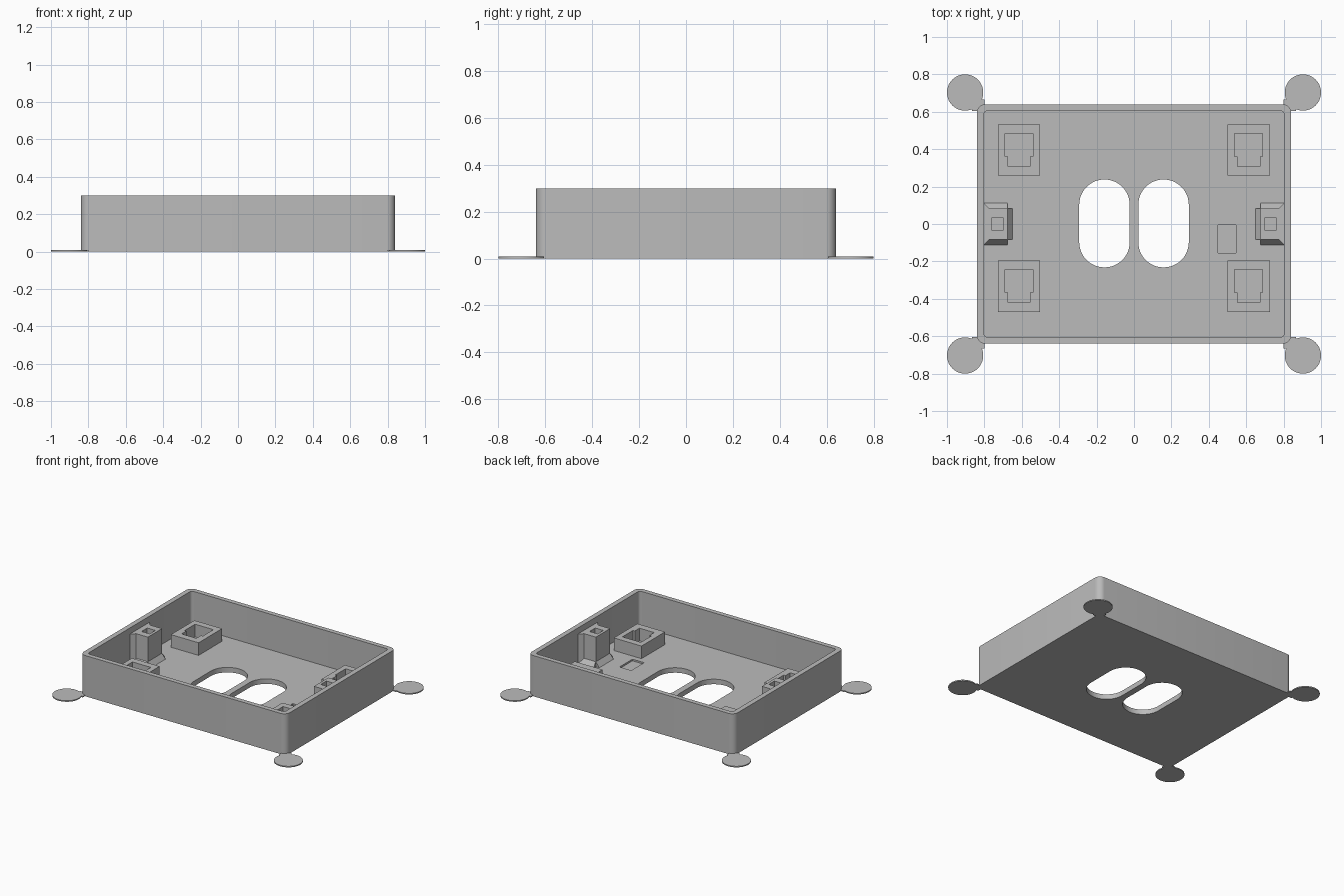
import bpy, bmesh, math
from mathutils import Vector

if "Cube" in bpy.data.objects:
    bpy.data.objects.remove(bpy.data.objects["Cube"], do_unlink=True)

FLOOR = 0.037
TOP = 0.3

grey = bpy.data.materials.new("light_grey_plastic")
grey.use_nodes = True
COLOUR = (0.5, 0.5, 0.5, 1)
grey.diffuse_color = COLOUR
grey.node_tree.nodes["Principled BSDF"].inputs["Base Color"].default_value = COLOUR


def finish(name, bm):
    bmesh.ops.recalc_face_normals(bm, faces=bm.faces)
    mesh = bpy.data.meshes.new(name)
    bm.to_mesh(mesh)
    bm.free()
    mesh.materials.append(grey)
    obj = bpy.data.objects.new(name, mesh)
    bpy.context.collection.objects.link(obj)
    return obj


def prism(name, outline, z0, z1):
    """Extrude a flat outline from z0 up to z1."""
    bm = bmesh.new()
    face = bm.faces.new([bm.verts.new((x, y, z0)) for x, y in outline])
    ext = bmesh.ops.extrude_face_region(bm, geom=[face])
    for v in ext["geom"]:
        if isinstance(v, bmesh.types.BMVert):
            v.co.z = z1
    return finish(name, bm)


def hull(name, points):
    bm = bmesh.new()
    verts = [bm.verts.new(p) for p in points]
    bmesh.ops.convex_hull(bm, input=verts)
    bmesh.ops.dissolve_limit(bm, angle_limit=0.01, verts=bm.verts, edges=bm.edges)
    return finish(name, bm)


def rounded(hx, hy, r, cx=0, cy=0, steps=8):
    """Rectangle outline with rounded corners."""
    pts = []
    for k, (sx, sy) in enumerate([(1, 1), (-1, 1), (-1, -1), (1, -1)]):
        for i in range(steps + 1):
            a = math.pi / 2 * (k + i / steps)
            p = (cx + sx * (hx - r) + r * math.cos(a), cy + sy * (hy - r) + r * math.sin(a))
            if not pts or (Vector(p) - Vector(pts[-1])).length > 1e-5:
                pts.append(p)
    if (Vector(pts[0]) - Vector(pts[-1])).length < 1e-5:
        pts.pop()
    return pts


def rect(x0, x1, y0, y1):
    return [(x0, y0), (x1, y0), (x1, y1), (x0, y1)]


def cut(obj, cutter):
    cutter.hide_render = True
    mod = obj.modifiers.new("cut", "BOOLEAN")
    mod.operation = "DIFFERENCE"
    mod.solver = "EXACT"
    mod.object = cutter
    bpy.context.view_layer.objects.active = obj
    bpy.ops.object.modifier_apply(modifier=mod.name)
    bpy.data.objects.remove(cutter, do_unlink=True)


def smooth(obj):
    bpy.ops.object.select_all(action="DESELECT")
    obj.select_set(True)
    bpy.context.view_layer.objects.active = obj
    bpy.ops.object.shade_smooth_by_angle(angle=math.radians(30))


# Open tray with two cable slots and a shallow floor pocket
tray = prism("tray", rounded(0.84, 0.64, 0.045), 0, TOP)
cut(tray, prism("cavity", rounded(0.803, 0.605, 0.02), FLOOR, TOP + 0.1))
for s in (-1, 1):
    cut(tray, prism("slot", rounded(0.135, 0.235, 0.135, s * 0.158, 0.003, 12), -0.1, 0.1))
cut(tray, prism("pocket", rect(0.45, 0.545, -0.155, -0.005), FLOOR - 0.012, 0.1))
smooth(tray)

# Thin corner discs joined to the tray by small tabs
for sx, side in ((-1, "right"), (1, "left")):
    for sy, end in ((-1, "front"), (1, "back")):
        disc = prism(f"{end}_{side}_corner_disc",
                     rounded(0.097, 0.097, 0.097, sx * 0.903, sy * 0.703, 12), 0, 0.008)
        smooth(disc)
        prism(f"{end}_{side}_disc_tab",
              [(sx * x, sy * y) for x, y in rect(0.8, 0.865, 0.605, 0.665)], 0, 0.008)

# Four square sockets with stepped openings
for cx, side in ((-0.615, "right"), (0.613, "left")):
    for cy, end in ((-0.333, "front"), (0.395, "back")):
        socket = prism(f"{end}_{side}_socket",
                       rect(cx - 0.113, cx + 0.113, cy - 0.137, cy + 0.137), FLOOR - 0.005, 0.13)
        half = [(0.06, -0.087), (0.06, -0.033), (0.075, -0.033), (0.075, 0.09)]
        outline = half + [(-x, y) for x, y in reversed(half)]
        cut(socket, prism("opening", [(cx + x, cy + y) for x, y in outline], FLOOR, 0.2))

# Side posts flared into the walls, with a screw hole and sloped feet
for s, side in ((-1, "right"), (1, "left")):
    half = [(0.81, 0.113), (0.803, 0.113), (0.773, 0.083), (0.677, 0.083)]
    outline = half + [(x, -y) for x, y in reversed(half)]
    post = prism(f"{side}_post", [(s * x, y) for x, y in outline], FLOOR - 0.005, 0.255)
    cut(post, prism("hole", rect(s * 0.73 - 0.033, s * 0.73 + 0.033, -0.033, 0.033), 0.1, 0.4))
    low, high = FLOOR - 0.001, 0.075
    hull(f"{side}_post_inner_foot",
         [(s * x, y, z) for y in (-0.083, 0.083)
          for x, z in ((0.678, low), (0.648, low), (0.678, high))])
    for t, end in ((-1, "front"), (1, "back")):
        hull(f"{side}_post_{end}_foot",
             [(s * x, t * y, z) for x, y, z in (
                 (0.803, 0.113, low), (0.677, 0.113, low),
                 (0.773, 0.082, low), (0.677, 0.082, low),
                 (0.773, 0.082, high), (0.677, 0.082, high))])
